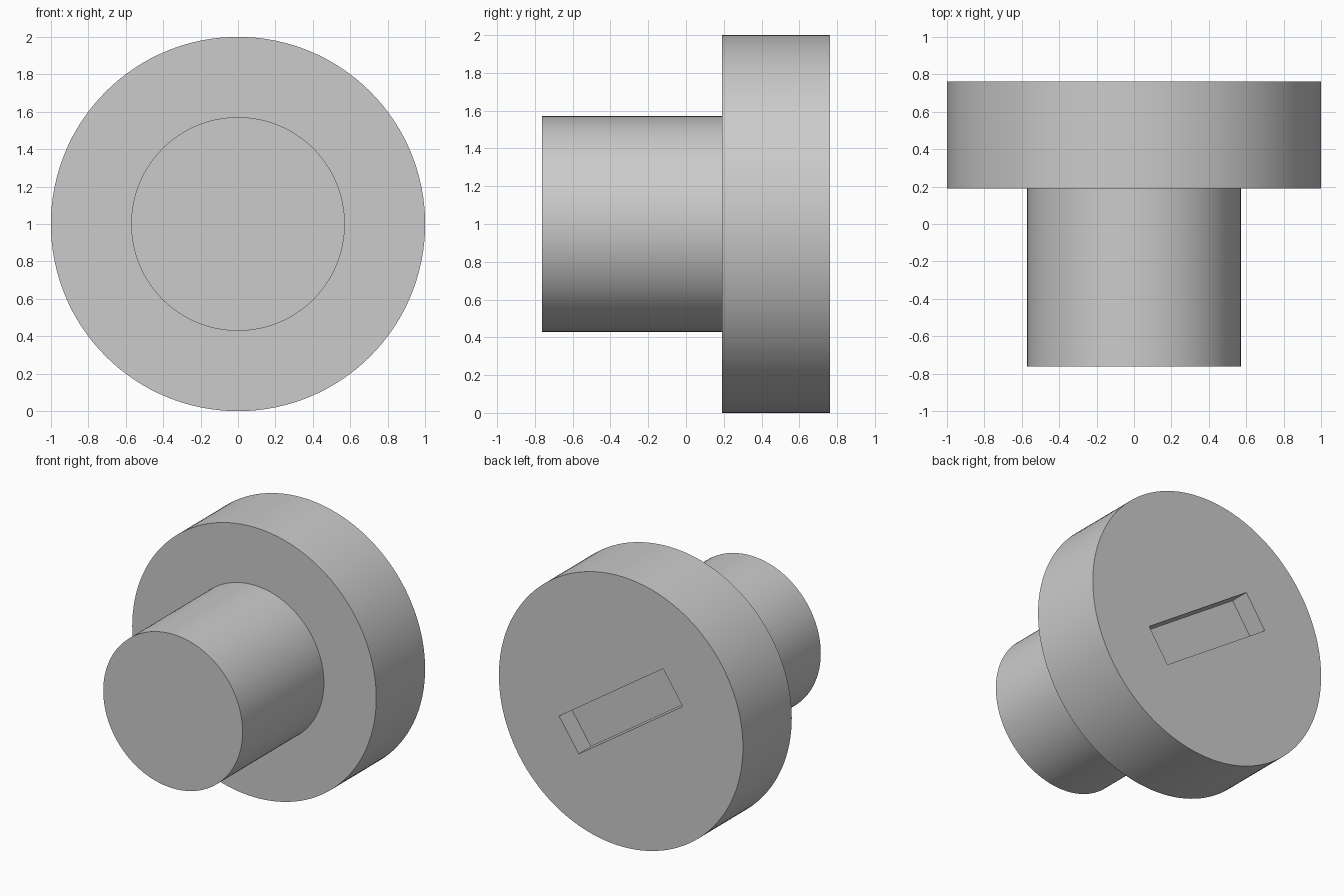
import bpy
import bmesh
import math
from mathutils import Matrix, Vector

SEGMENTS = 128
HEAD_RADIUS, SHAFT_RADIUS = 1.0, 0.571
FRONT, SHOULDER, BACK = -0.762, 0.19, 0.762
SLOT_LENGTH, SLOT_WIDTH, SLOT_DEPTH = 1.03, 0.286, 0.143
SLOT_TILT = math.radians(34.2)

cube = bpy.data.objects.get("Cube")
if cube:
    bpy.data.objects.remove(cube, do_unlink=True)

grey = bpy.data.materials.new("plain grey")
grey.use_nodes = True
colour = (0.6, 0.6, 0.6, 1.0)
grey.diffuse_color = colour
grey.node_tree.nodes["Principled BSDF"].inputs["Base Color"].default_value = colour


def add_object(name, bm):
    bmesh.ops.recalc_face_normals(bm, faces=bm.faces)
    mesh = bpy.data.meshes.new(name)
    bm.to_mesh(mesh)
    bm.free()
    mesh.materials.append(grey)
    obj = bpy.data.objects.new(name, mesh)
    bpy.context.collection.objects.link(obj)
    return obj


# Stepped body: a disc extruded along y, widened at the shoulder
bm = bmesh.new()
disc = bmesh.ops.create_circle(bm, cap_ends=True, segments=SEGMENTS, radius=SHAFT_RADIUS,
                               matrix=Matrix.Translation((0, FRONT, 1)) @ Matrix.Rotation(math.pi / 2, 4, "X"))
ring = list({e for v in disc["verts"] for e in v.link_edges})
for radius, y in ((SHAFT_RADIUS, SHOULDER), (HEAD_RADIUS, SHOULDER), (HEAD_RADIUS, BACK)):
    new = bmesh.ops.extrude_edge_only(bm, edges=ring)["geom"]
    ring = [g for g in new if isinstance(g, bmesh.types.BMEdge)]
    for v in (g for g in new if isinstance(g, bmesh.types.BMVert)):
        out = Vector((v.co.x, 0, v.co.z - 1)).normalized() * radius
        v.co = (out.x, y, out.z + 1)
bmesh.ops.contextual_create(bm, geom=ring)
body = add_object("stepped_body", bm)

# Tilted rectangular slot cut into the back face
bm = bmesh.new()
bmesh.ops.create_cube(bm, size=1, matrix=Matrix.Translation((0, BACK, 1))
                      @ Matrix.Rotation(SLOT_TILT, 4, "Y")
                      @ Matrix.Diagonal((SLOT_LENGTH, SLOT_DEPTH * 2, SLOT_WIDTH, 1)))
cutter = add_object("slot_cutter", bm)
cutter.hide_render = True
cut = body.modifiers.new("slot", "BOOLEAN")
cut.operation = "DIFFERENCE"
cut.solver = "EXACT"
cut.object = cutter

bpy.ops.object.select_all(action="DESELECT")
body.select_set(True)
bpy.context.view_layer.objects.active = body
bpy.ops.object.modifier_apply(modifier=cut.name)
bpy.data.objects.remove(cutter, do_unlink=True)
bpy.ops.object.shade_smooth_by_angle(angle=math.radians(30))
